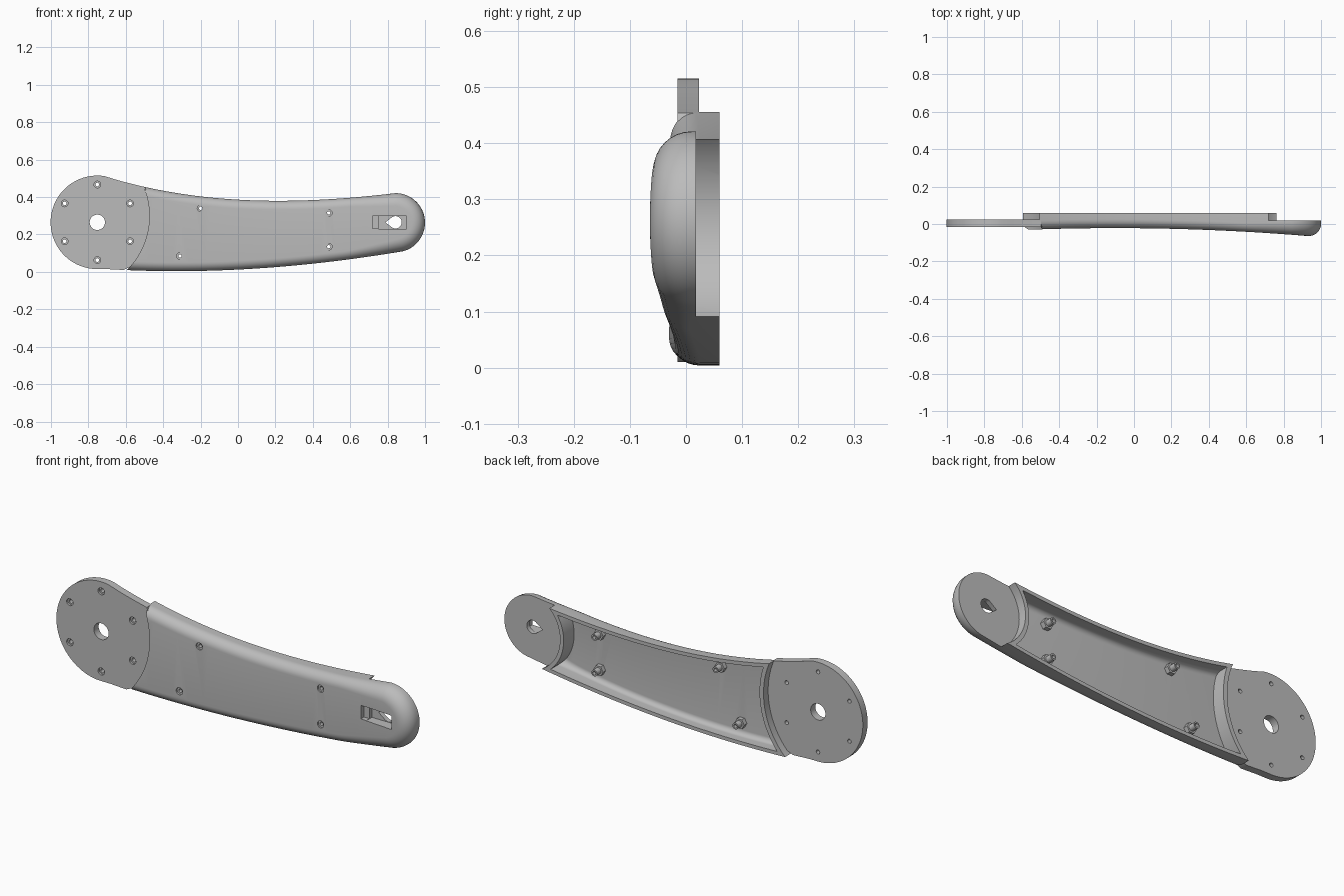
import bpy, bmesh
from math import sin, cos, pi, radians
from mathutils import Vector

if "Cube" in bpy.data.objects:
    bpy.data.objects.remove(bpy.data.objects["Cube"])

grey = bpy.data.materials.new("light_grey")
grey.use_nodes = True
GREY = (0.5, 0.5, 0.5, 1)
grey.diffuse_color = GREY
grey.node_tree.nodes["Principled BSDF"].inputs["Base Color"].default_value = GREY


def finish(name, bm):
    bmesh.ops.recalc_face_normals(bm, faces=bm.faces)
    mesh = bpy.data.meshes.new(name)
    bm.to_mesh(mesh)
    bm.free()
    mesh.materials.append(grey)
    obj = bpy.data.objects.new(name, mesh)
    bpy.context.collection.objects.link(obj)
    return obj


def circle(cx, cz, r, n=32, start=0, end=2 * pi):
    return [(cx + r * cos(start + (end - start) * i / n),
             cz + r * sin(start + (end - start) * i / n)) for i in range(n)]


def prism(name, pts, y0, y1):
    """Extrude an x-z outline along y."""
    bm = bmesh.new()
    a, b = ([bm.verts.new((x, y, z)) for x, z in pts] for y in (y0, y1))
    n = len(pts)
    bm.faces.new(a)
    bm.faces.new(b)
    for i in range(n):
        bm.faces.new((a[i], a[(i + 1) % n], b[(i + 1) % n], b[i]))
    return finish(name, bm)


def cut(obj, cutter):
    cutter.hide_render = True
    mod = obj.modifiers.new("cut", 'BOOLEAN')
    mod.operation = 'DIFFERENCE'
    mod.solver = 'EXACT'
    mod.object = cutter
    bpy.ops.object.select_all(action='DESELECT')
    bpy.context.view_layer.objects.active = obj
    obj.select_set(True)
    bpy.ops.object.modifier_apply(modifier=mod.name)
    bpy.data.objects.remove(cutter)


def smooth(obj):
    bpy.ops.object.select_all(action='DESELECT')
    bpy.context.view_layer.objects.active = obj
    obj.select_set(True)
    bpy.ops.object.shade_smooth_by_angle(angle=radians(30))


def curve(pts, x):
    """Polynomial through a few points."""
    total = 0
    for i, (xi, zi) in enumerate(pts):
        for j, (xj, _) in enumerate(pts):
            if i != j:
                zi *= (x - xj) / (xi - xj)
        total += zi
    return total


TOP = [(-0.7, 0.507), (-0.3, 0.417), (0.2, 0.38), (0.842, 0.421)]
BOTTOM = [(-0.7, 0.015), (-0.3, 0.004), (0.3, 0.034), (0.88, 0.11)]
END = (0.842, 0.263)
STEPS = 36


def edge(pts):
    x0, x1 = pts[0][0], pts[-1][0]
    xs = [x0 + (x1 - x0) * i / STEPS for i in range(STEPS + 1)]
    return [(x, curve(pts, x)) for x in xs]


def front_y(x):
    return -0.022 - 0.04 * (x + 0.1) ** 2


# Arm outline: top edge, round tip, bottom edge
tip = circle(*END, 0.158, 29, pi / 2, radians(-76))[1:]
outline = edge(TOP) + tip + edge(BOTTOM)[::-1]


def arm_solid(name, inset, depth, radius, back):
    """Arm body with rounded front edges, lofted from offset outlines."""
    n = len(outline)
    pts = [Vector(p) for p in outline]
    normals = []
    for i in range(n):
        t = (pts[min(i + 1, n - 1)] - pts[max(i - 1, 0)]).normalized()
        normals.append(Vector((t.y, -t.x)))
    bm = bmesh.new()
    rings = []
    for k in range(-1, 9):
        a = max(k, 0) / 8 * pi / 2
        ring = []
        for p, nrm in zip(pts, normals):
            r = radius + 0.025 * min(max((p.x - 0.6) / 0.3, 0), 1)
            q = p + nrm * (inset + r * (1 - cos(a)))
            y = back if k < 0 else front_y(q.x) + depth + r * (1 - sin(a))
            ring.append(bm.verts.new((q.x, y, q.y)))
        rings.append(ring)
    for a, b in zip(rings, rings[1:]):
        for i in range(n):
            j = (i + 1) % n
            bm.faces.new((a[i], a[j], b[j], b[i]))
    for ring in (rings[0], rings[-1]):
        for i in range(n // 2 - 1):
            bm.faces.new((ring[i], ring[i + 1], ring[n - 2 - i], ring[n - 1 - i]))
    return finish(name, bm)


ARC = (-0.882, 0.299)
ARC_R = 0.408
BACK = (0.86, 0.265)

# Hollow arm cover, with concave ends
cover = arm_solid("arm_cover", 0, 0, 0.047, 0.06)
cavity = arm_solid("cavity", 0.018, 0.02, 0.025, 0.12)
cut(cavity, prism("left_wall", circle(*ARC, ARC_R + 0.022, 96), -0.3, 0.3))
cut(cavity, prism("right_wall", circle(*BACK, 0.22, 64), -0.3, 0.3))
cut(cover, cavity)
cut(cover, prism("left_arc", circle(*ARC, ARC_R, 96), -0.31, 0.31))
cut(cover, prism("right_step", circle(*BACK, 0.2, 64), 0.018, 0.2))


def box(x0, x1, z0, z1):
    return [(x0, z0), (x1, z0), (x1, z1), (x0, z1)]


# Slot and pointed hole in the tip
cut(cover, prism("slot", box(0.75, 0.9, 0.23, 0.3), -0.2, -0.005))
cut(cover, prism("slot_step", box(0.72, 0.76, 0.231, 0.299), -0.2, -0.025))
drop = [(0.788, 0.265)] + circle(0.842, 0.265, 0.033, 24, radians(-130), radians(130))
cut(cover, prism("tip_hole", drop, -0.21, 0.21))

# Screw holes, hex nuts and hollow studs
for i, (x, z) in enumerate([(-0.2, 0.34), (0.485, 0.315), (0.485, 0.135), (-0.31, 0.085)]):
    y = front_y(x)
    cut(cover, prism("bore", circle(x, z, 0.009, 16), -0.2, 0.2))
    cut(cover, prism("counterbore", circle(x, z, 0.018, 24), -0.2, y + 0.008))
    for part, r, n, y0, y1 in (("nut", 0.027, 6, y + 0.016, y + 0.042),
                               ("stud", 0.016, 20, y + 0.012, y + 0.074)):
        obj = prism(f"{part}_{i + 1}", circle(x, z, r, n), y0, y1)
        cut(obj, prism("bore", circle(x, z, 0.009, 16), -0.2, 0.2))
        smooth(obj)

# Round mounting plate, tucked under the cover edge
HUB = (-0.752, 0.265)
arc = circle(*ARC, ARC_R + 0.006, 24, radians(22), radians(-43))
top = [p for p in edge(TOP) if -0.68 < p[0] < -0.51]
bottom = [p for p in edge(BOTTOM) if -0.72 < p[0] < -0.59]
plate_outline = circle(*HUB, 0.25, 64, radians(270), radians(78)) + top + arc + bottom[::-1]
plate = prism("mounting_plate", plate_outline, -0.015, 0.023)
cut(plate, prism("hub_hole", circle(*HUB, 0.041, 40), -0.2, 0.2))
for x, z in circle(*HUB, 0.202, 6, pi / 6, pi / 6 + 2 * pi):
    cut(plate, prism("bolt_hole", circle(x, z, 0.01, 16), -0.2, 0.2))
    cut(plate, prism("bolt_sink", circle(x, z, 0.018, 24), -0.2, -0.005))

smooth(cover)
smooth(plate)
